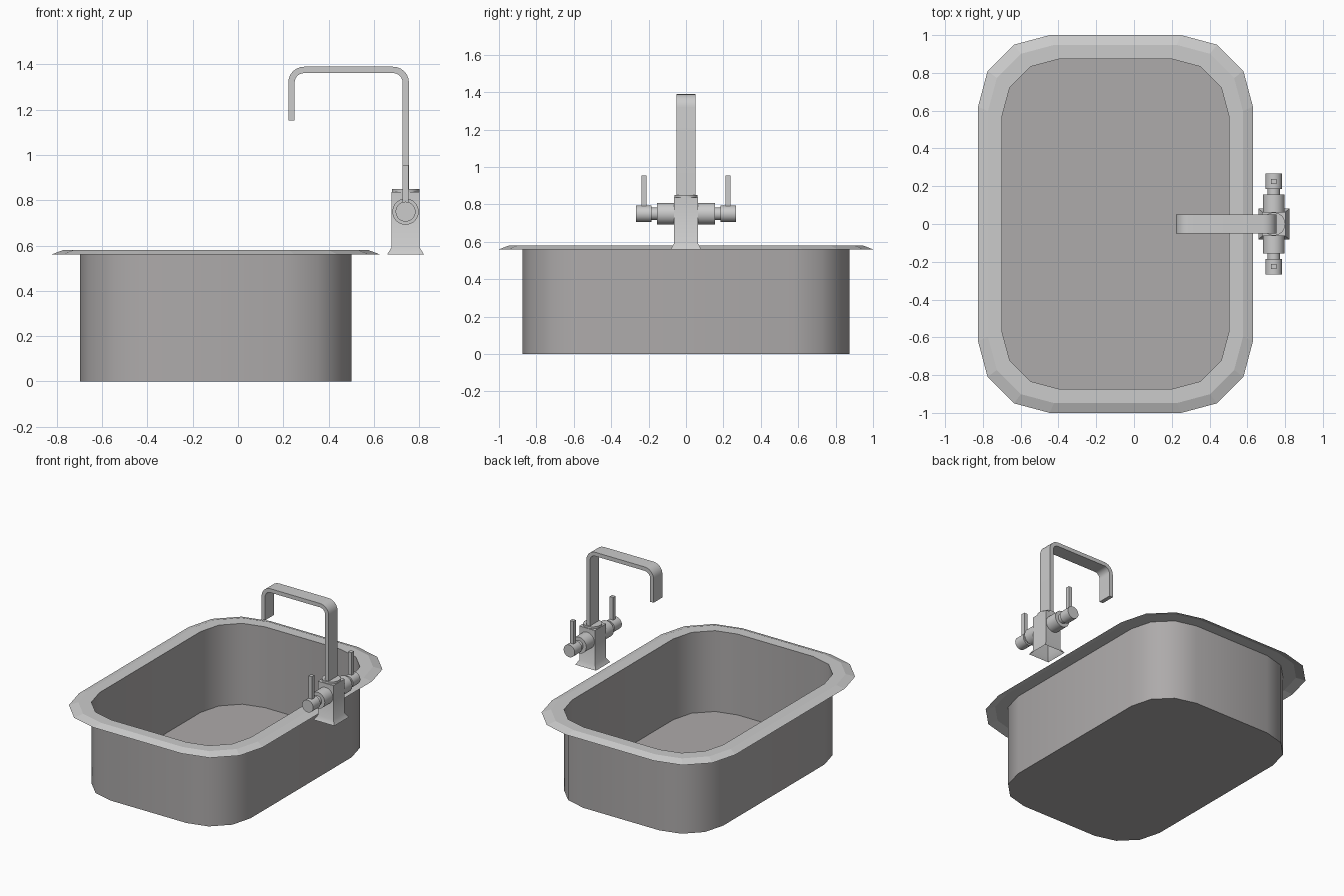
import bpy, bmesh, math
from mathutils import Matrix

if "Cube" in bpy.data.objects:
    bpy.data.objects.remove(bpy.data.objects["Cube"])

TAP_X, BAR_Z = 0.74, 0.75


def material(name, colour):
    m = bpy.data.materials.new(name)
    m.diffuse_color = (*colour, 1)
    m.use_nodes = True
    m.node_tree.nodes["Principled BSDF"].inputs["Base Color"].default_value = m.diffuse_color
    return m

STEEL = material("dark_steel", (0.42, 0.405, 0.405))
CHROME = material("chrome", (0.64, 0.64, 0.64))


def finish(name, bm, mat=CHROME, angle=35):
    bmesh.ops.recalc_face_normals(bm, faces=bm.faces)
    mesh = bpy.data.meshes.new(name)
    bm.to_mesh(mesh)
    bm.free()
    mesh.materials.append(mat)
    ob = bpy.data.objects.new(name, mesh)
    bpy.context.collection.objects.link(ob)
    bpy.ops.object.select_all(action='DESELECT')
    ob.select_set(True)
    bpy.context.view_layer.objects.active = ob
    bpy.ops.object.shade_smooth_by_angle(angle=math.radians(angle))
    return ob


def rounded_ring(bm, hx, hy, r, z, cx=-0.098, segs=3):
    ring = []
    for k, (sx, sy) in enumerate([(1, 1), (-1, 1), (-1, -1), (1, -1)]):
        for i in range(segs + 1):
            a = math.pi / 2 * (k + i / segs)
            ring.append(bm.verts.new((cx + sx * (hx - r) + r * math.cos(a),
                                      sy * (hy - r) + r * math.sin(a), z)))
    return ring


def square_ring(bm, hx, hy, z):
    return [bm.verts.new((TAP_X + sx * hx, sy * hy, z))
            for sx, sy in [(1, 1), (-1, 1), (-1, -1), (1, -1)]]


def bridge(bm, a, b):
    n = len(a)
    for i in range(n):
        bm.faces.new((a[i], a[(i + 1) % n], b[(i + 1) % n], b[i]))


def cylinder(name, r, depth, centre, axis='Z', segs=32):
    bm = bmesh.new()
    m = Matrix.Translation(centre)
    if axis == 'Y':
        m = m @ Matrix.Rotation(math.pi / 2, 4, 'X')
    bmesh.ops.create_cone(bm, cap_ends=True, segments=segs, radius1=r, radius2=r,
                          depth=depth, matrix=m)
    return finish(name, bm)


# bowl: floor and smooth wall as one sheet
bm = bmesh.new()
floor = rounded_ring(bm, 0.60, 0.873, 0.30, 0.0)
bm.faces.new(floor)
bridge(bm, floor, rounded_ring(bm, 0.60, 0.873, 0.30, 0.58))
finish("bowl", bm, STEEL)

# rim: flat ledge and sloping faceted lip
bm = bmesh.new()
rings = [rounded_ring(bm, *p) for p in [
    (0.60, 0.873, 0.30, 0.58), (0.675, 0.948, 0.35, 0.58), (0.728, 1.0, 0.38, 0.56)]]
for a, b in zip(rings, rings[1:]):
    bridge(bm, a, b)
finish("rim", bm, CHROME, 3)

# tap body with flared foot, open underneath
bm = bmesh.new()
rings = [square_ring(bm, *p) for p in [
    (0.082, 0.082, 0.56), (0.062, 0.064, 0.592), (0.062, 0.064, 0.836)]]
for a, b in zip(rings, rings[1:]):
    bridge(bm, a, b)
bm.faces.new(rings[-1])
finish("tap_body", bm)
cylinder("tap_collar", 0.061, 0.014, (TAP_X, 0, 0.843))


# spout: flat bar swept round two bends
def spout_outline(inset):
    x0, x1, top, r = 0.222 + inset, 0.755 - inset, 1.39 - inset, 0.07 - inset
    pts = [(x1, 0.84)]
    for cx, start in [(x1 - r, 0), (x0 + r, 90)]:
        for i in range(7):
            a = math.radians(start + 15 * i)
            pts.append((cx + r * math.cos(a), top - r + r * math.sin(a)))
    return pts + [(x0, 1.152)]

bm = bmesh.new()
sections = []
for (xo, zo), (xi, zi) in zip(spout_outline(0), spout_outline(0.028)):
    sections.append([bm.verts.new(v) for v in [
        (xo, -0.05, zo), (xo, 0.05, zo), (xi, 0.05, zi), (xi, -0.05, zi)]])
for a, b in zip(sections, sections[1:]):
    bridge(bm, a, b)
bm.faces.new(sections[0])
bm.faces.new(sections[-1])
finish("spout", bm)

# valve arms, necks, knobs and levers on both sides
for s, side in [(-1, "front"), (1, "back")]:
    for part, r, y0, y1 in [("valve_arm", 0.058, 0.05, 0.156),
                            ("valve_neck", 0.033, 0.15, 0.19),
                            ("valve_knob", 0.044, 0.185, 0.267)]:
        cylinder(f"{side}_{part}", r, y1 - y0,
                 (TAP_X, s * (y0 + y1) / 2, BAR_Z), 'Y')
    bm = bmesh.new()
    bmesh.ops.create_cube(bm, size=1, matrix=Matrix.Translation((TAP_X, s * 0.225, 0.868))
                          @ Matrix.Diagonal((0.027, 0.027, 0.174, 1)))
    finish(f"{side}_lever", bm)
